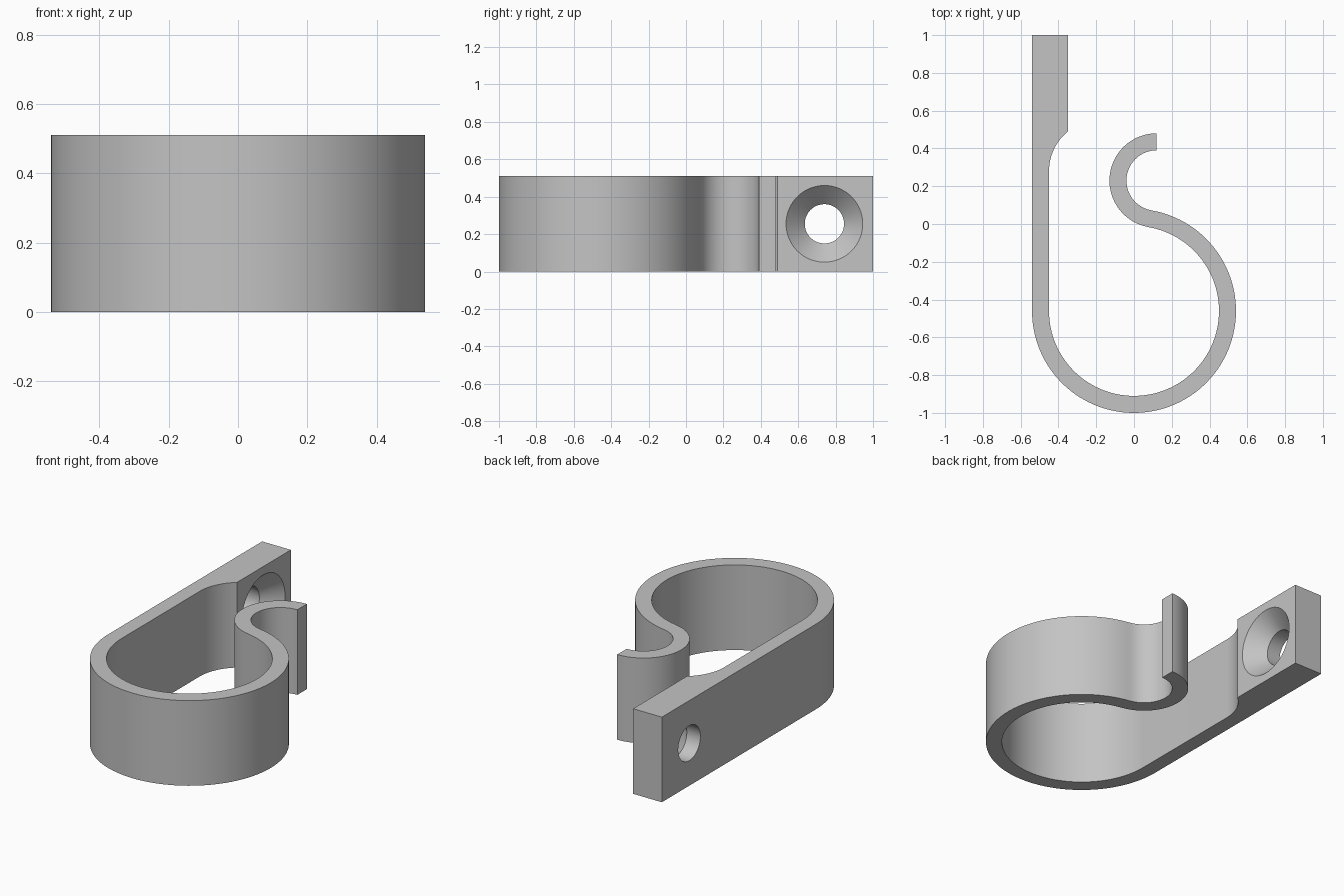
import bpy, bmesh
from math import cos, sin, tau, radians

cube = bpy.data.objects.get("Cube")
if cube:
    bpy.data.objects.remove(cube)

HEIGHT = 0.51
RING_C, RING_OUT, RING_IN = (0, -0.46), 0.54, 0.45
CURL_C, CURL_OUT, CURL_IN = (0.12, 0.23), 0.25, 0.16
FILLET_C, FILLET_R = (-0.18, 0.28), 0.27
JOIN = 80.1  # angle at which the ring flows into the curl


def arc(centre, radius, start, end, steps):
    """Points along an arc, angles in degrees."""
    angles = [radians(start + (end - start) * i / steps) for i in range(steps + 1)]
    return [(centre[0] + radius * cos(a), centre[1] + radius * sin(a)) for a in angles]


def make_object(name, bm):
    bmesh.ops.recalc_face_normals(bm, faces=bm.faces)
    mesh = bpy.data.meshes.new(name)
    bm.to_mesh(mesh)
    bm.free()
    obj = bpy.data.objects.new(name, mesh)
    bpy.context.collection.objects.link(obj)
    return obj


# Mounting plate and strap: inner edge, with the outer edge straight beside it
inner = [(-0.35, 1.0), (-0.35, 0.49)]
inner += arc(FILLET_C, FILLET_R, 129, 180, 12)[1:]
outer = [(-RING_OUT, y) for x, y in inner]

# Round ring, running from the strap under the front to the join
outer += arc(RING_C, RING_OUT, 180, 360 + JOIN, 90)
inner += arc(RING_C, RING_IN, 180, 360 + JOIN, 90)

# Curled lip, bending the other way
outer += arc(CURL_C, CURL_IN, 180 + JOIN, 90, 48)[1:]
inner += arc(CURL_C, CURL_OUT, 180 + JOIN, 90, 48)[1:]

# Band section extruded to full height
bm = bmesh.new()
pairs = [[bm.verts.new((x, y, 0)) for x, y in pair] for pair in zip(outer, inner)]
for (a, b), (c, d) in zip(pairs, pairs[1:]):
    bm.faces.new((a, b, d, c))
base = bm.faces[:]
top = bmesh.ops.extrude_face_region(bm, geom=base, use_keep_orig=True)["geom"]
bmesh.ops.translate(bm, vec=(0, 0, HEIGHT),
                    verts=[v for v in top if isinstance(v, bmesh.types.BMVert)])
hook = make_object("cable_hook", bm)

# Countersunk screw hole, cut along x through the plate
bm = bmesh.new()
SIDES = 64
rings = []
for x, r in ((-0.6, 0.105), (-0.45, 0.105), (-0.32, 0.235)):
    rings.append([bm.verts.new((x, 0.74 + r * cos(tau * i / SIDES),
                                HEIGHT / 2 + r * sin(tau * i / SIDES)))
                  for i in range(SIDES)])
for low, high in zip(rings, rings[1:]):
    for i in range(SIDES):
        j = (i + 1) % SIDES
        bm.faces.new((low[i], low[j], high[j], high[i]))
bm.faces.new(rings[0])
bm.faces.new(rings[-1])
cutter = make_object("screw_hole_cutter", bm)
cutter.hide_render = True

cut = hook.modifiers.new("screw_hole", "BOOLEAN")
cut.operation = "DIFFERENCE"
cut.solver = "EXACT"
cut.object = cutter
bpy.ops.object.select_all(action="DESELECT")
hook.select_set(True)
bpy.context.view_layer.objects.active = hook
bpy.ops.object.modifier_apply(modifier=cut.name)
bpy.data.objects.remove(cutter)

# Plain grey finish
grey = bpy.data.materials.new("plain_grey")
grey.use_nodes = True
colour = (0.55, 0.55, 0.55, 1)
grey.diffuse_color = colour
grey.node_tree.nodes["Principled BSDF"].inputs["Base Color"].default_value = colour
hook.data.materials.clear()
hook.data.materials.append(grey)
bpy.ops.object.shade_smooth_by_angle(angle=radians(30))
